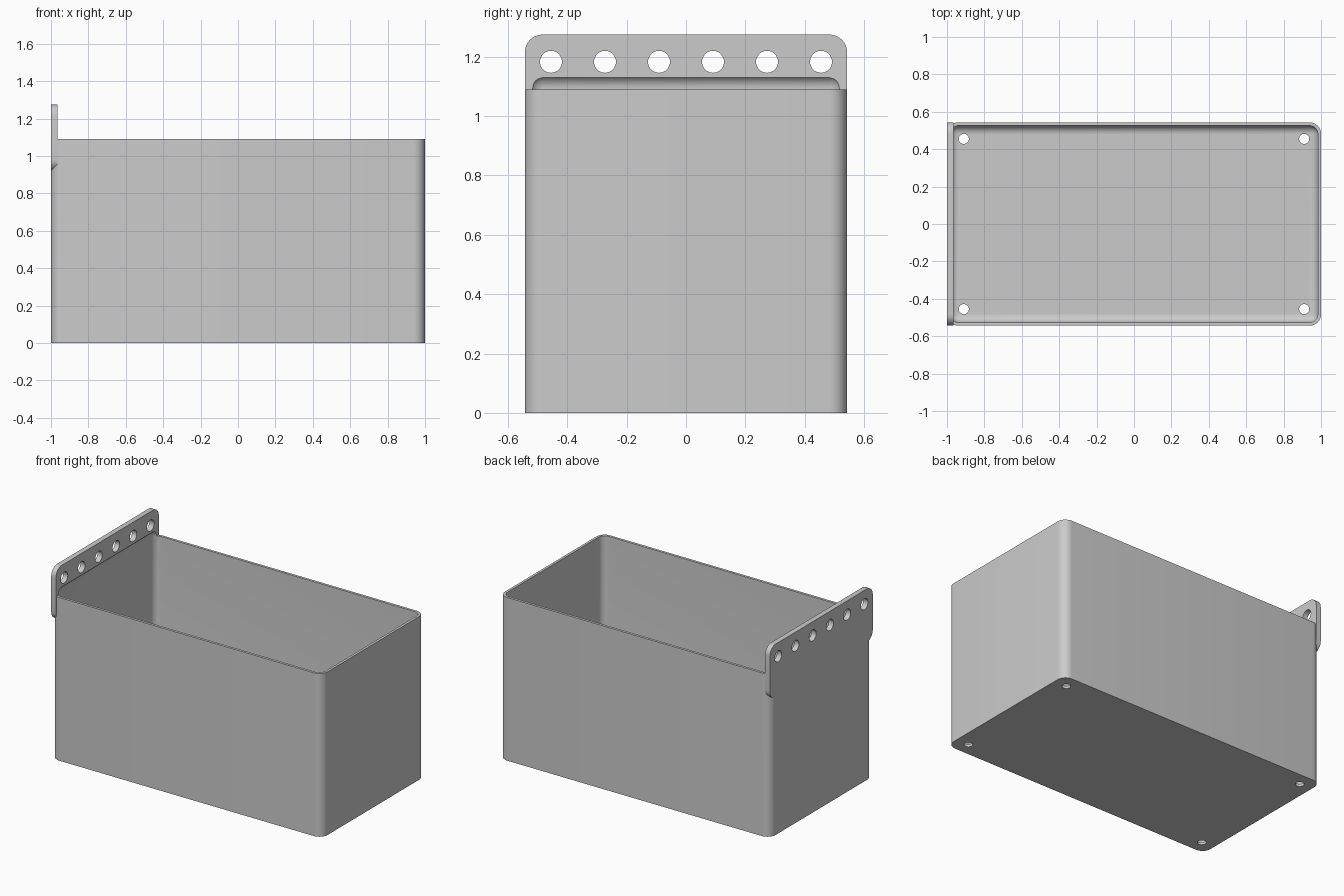
import bpy, bmesh, math
from mathutils import Matrix

if "Cube" in bpy.data.objects:
    bpy.data.objects.remove(bpy.data.objects["Cube"], do_unlink=True)

HX, HY, HEIGHT = 1.0, 0.543, 1.09
WALL, SEG = 0.017, 8

grey = bpy.data.materials.new("plain grey")
grey.use_nodes = True
COLOUR = (0.6, 0.6, 0.6, 1)
grey.diffuse_color = COLOUR
grey.node_tree.nodes["Principled BSDF"].inputs["Base Color"].default_value = COLOUR


def finish(name, bm):
    bmesh.ops.recalc_face_normals(bm, faces=bm.faces)
    mesh = bpy.data.meshes.new(name)
    bm.to_mesh(mesh)
    bm.free()
    mesh.materials.append(grey)
    obj = bpy.data.objects.new(name, mesh)
    bpy.context.collection.objects.link(obj)
    return obj


def rounded_box(name, low, high, radius, axis=None):
    """Box with rounded edges: only those along one axis, or all of them."""
    bm = bmesh.new()
    bmesh.ops.create_cube(bm, size=1)
    for v in bm.verts:
        for i in range(3):
            v.co[i] = high[i] if v.co[i] > 0 else low[i]
    edges = [e for e in bm.edges
             if axis is None or abs((e.verts[0].co - e.verts[1].co)[axis]) > 1e-4]
    bmesh.ops.bevel(bm, geom=edges, offset=radius, offset_type='OFFSET',
                    segments=SEG, profile=0.5, affect='EDGES')
    return finish(name, bm)


def drills(name, centres, radius, depth, rotation):
    bm = bmesh.new()
    for c in centres:
        bmesh.ops.create_cone(bm, cap_ends=True, segments=32, radius1=radius,
                              radius2=radius, depth=depth,
                              matrix=Matrix.Translation(c) @ rotation)
    return finish(name, bm)


def combine(target, other, operation):
    mod = target.modifiers.new(operation.lower(), 'BOOLEAN')
    mod.object, mod.operation, mod.solver = other, operation, 'EXACT'
    bpy.context.view_layer.objects.active = target
    bpy.ops.object.modifier_apply(modifier=mod.name)
    bpy.data.objects.remove(other, do_unlink=True)


# Bin body with rounded upright corners
bin_body = rounded_box("bin", (-HX, -HY, 0), (HX, HY, HEIGHT), 0.06, axis=2)

# Hanging plate on the narrow side
plate = rounded_box("hanging_plate", (-HX, -HY, 0.92), (-0.965, HY, 1.275), 0.06, axis=0)
combine(bin_body, plate, 'UNION')

# Hollow inside, which also undercuts the foot of the plate
cavity = rounded_box("cavity", (WALL - HX, WALL - HY, WALL),
                     (HX - WALL, HY - WALL, 1.139), 0.045)
combine(bin_body, cavity, 'DIFFERENCE')

# Row of hanging holes and four drain holes
hang = [(-0.98, (i - 2.5) * 0.182, 1.183) for i in range(6)]
combine(bin_body, drills("hanging_holes", hang, 0.037, 0.2,
                         Matrix.Rotation(math.pi / 2, 4, 'Y')), 'DIFFERENCE')
drain = [(x, y, 0) for x in (-0.91, 0.91) for y in (-0.455, 0.455)]
combine(bin_body, drills("drain_holes", drain, 0.027, 0.2, Matrix()), 'DIFFERENCE')

bpy.ops.object.select_all(action='DESELECT')
bin_body.select_set(True)
bpy.context.view_layer.objects.active = bin_body
bpy.ops.object.shade_smooth_by_angle(angle=math.radians(30))
